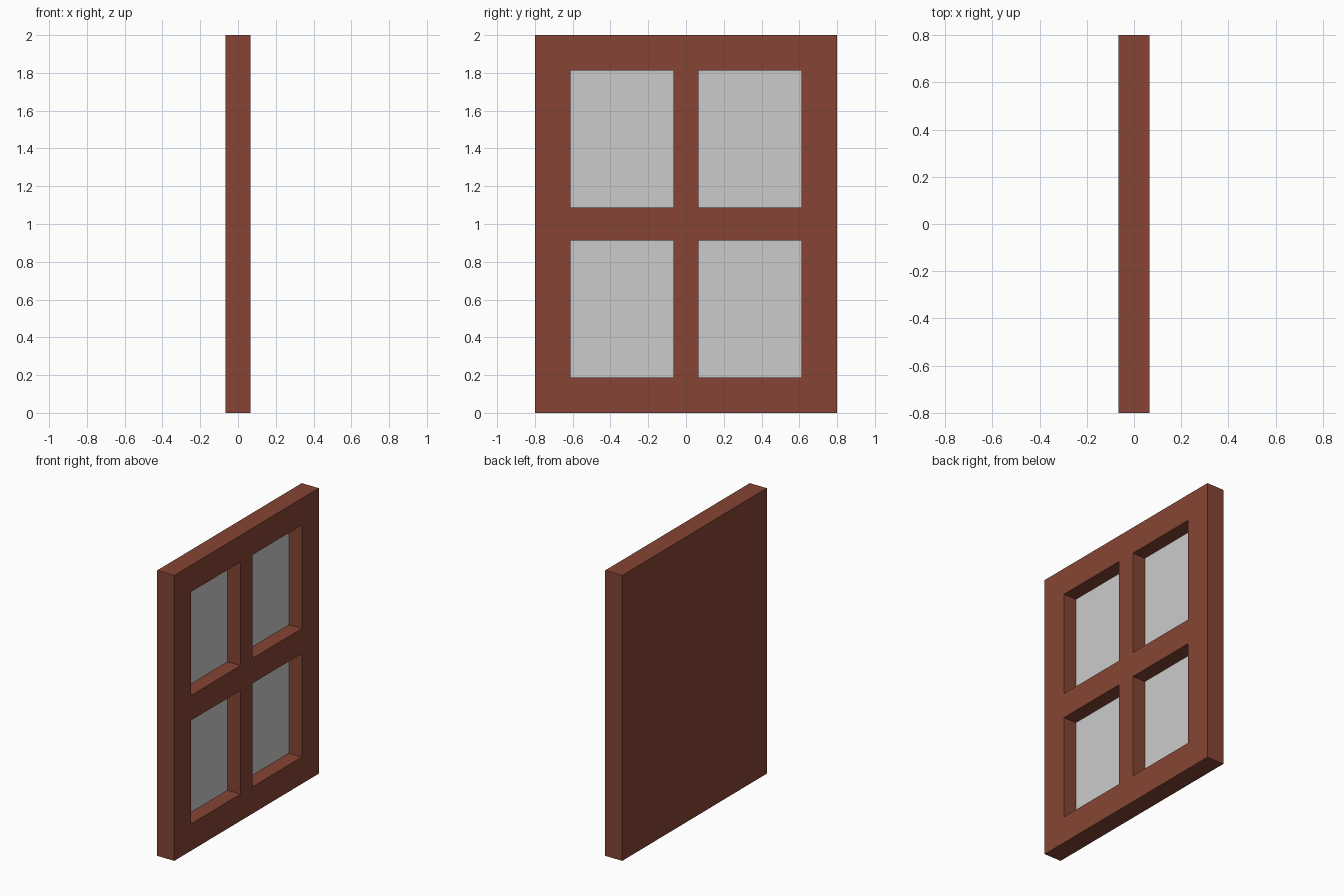
import bpy
import bmesh

if "Cube" in bpy.data.objects:
    bpy.data.objects.remove(bpy.data.objects["Cube"])

HALF_T = 0.066          # half thickness of the window
DEPTH = 0.1             # how far the panes sit behind the front surface
YS = [-0.8, -0.612, -0.067, 0.067, 0.612, 0.8]
ZS = [0.0, 0.188, 0.913, 1.088, 1.813, 2.0]
OPEN = (1, 3)           # grid cells that hold a pane


def add_object(name, mesh, material=None):
    obj = bpy.data.objects.new(name, mesh)
    bpy.context.collection.objects.link(obj)
    if material:
        mesh.materials.append(material)
    return obj


wood = bpy.data.materials.new("brown_wood")
wood.diffuse_color = (0.24, 0.06, 0.035, 1)
wood.use_nodes = True
wood.node_tree.nodes["Principled BSDF"].inputs["Base Color"].default_value = wood.diffuse_color

# Frame: front grid with four recessed openings and a solid back
bm = bmesh.new()
v = [[bm.verts.new((HALF_T, y, z)) for z in ZS] for y in YS]
cells = {(i, j): bm.faces.new((v[i][j], v[i + 1][j], v[i + 1][j + 1], v[i][j + 1]))
         for i in range(5) for j in range(5)}

# Outer sides and back
rim = [e for e in bm.edges if e.is_boundary]
ext = bmesh.ops.extrude_edge_only(bm, edges=rim)["geom"]
back_verts = [g for g in ext if isinstance(g, bmesh.types.BMVert)]
bmesh.ops.translate(bm, verts=back_verts, vec=(-2 * HALF_T, 0, 0))
bmesh.ops.holes_fill(bm, edges=[e for e in bm.edges if e.is_boundary], sides=0)
bmesh.ops.recalc_face_normals(bm, faces=bm.faces[:])

# Recess walls, left open where the panes go
holes = [cells[i, j] for i in OPEN for j in OPEN]
floors = bmesh.ops.extrude_discrete_faces(bm, faces=holes)["faces"]
for f in floors:
    bmesh.ops.translate(bm, verts=f.verts[:], vec=(-DEPTH, 0, 0))
bmesh.ops.recalc_face_normals(bm, faces=bm.faces[:])
bmesh.ops.delete(bm, geom=floors, context="FACES_ONLY")
frame_mesh = bpy.data.meshes.new("window_frame")
bm.to_mesh(frame_mesh)
bm.free()
add_object("window_frame", frame_mesh, wood)

# Grey panes closing the recesses
for i, side in zip(OPEN, ("left", "right")):
    for j, level in zip(OPEN, ("lower", "upper")):
        x = HALF_T - DEPTH
        corners = [(x, YS[i], ZS[j]), (x, YS[i + 1], ZS[j]),
                   (x, YS[i + 1], ZS[j + 1]), (x, YS[i], ZS[j + 1])]
        mesh = bpy.data.meshes.new(f"pane_{level}_{side}")
        mesh.from_pydata(corners, [], [(0, 1, 2, 3)])
        add_object(f"pane_{level}_{side}", mesh)
